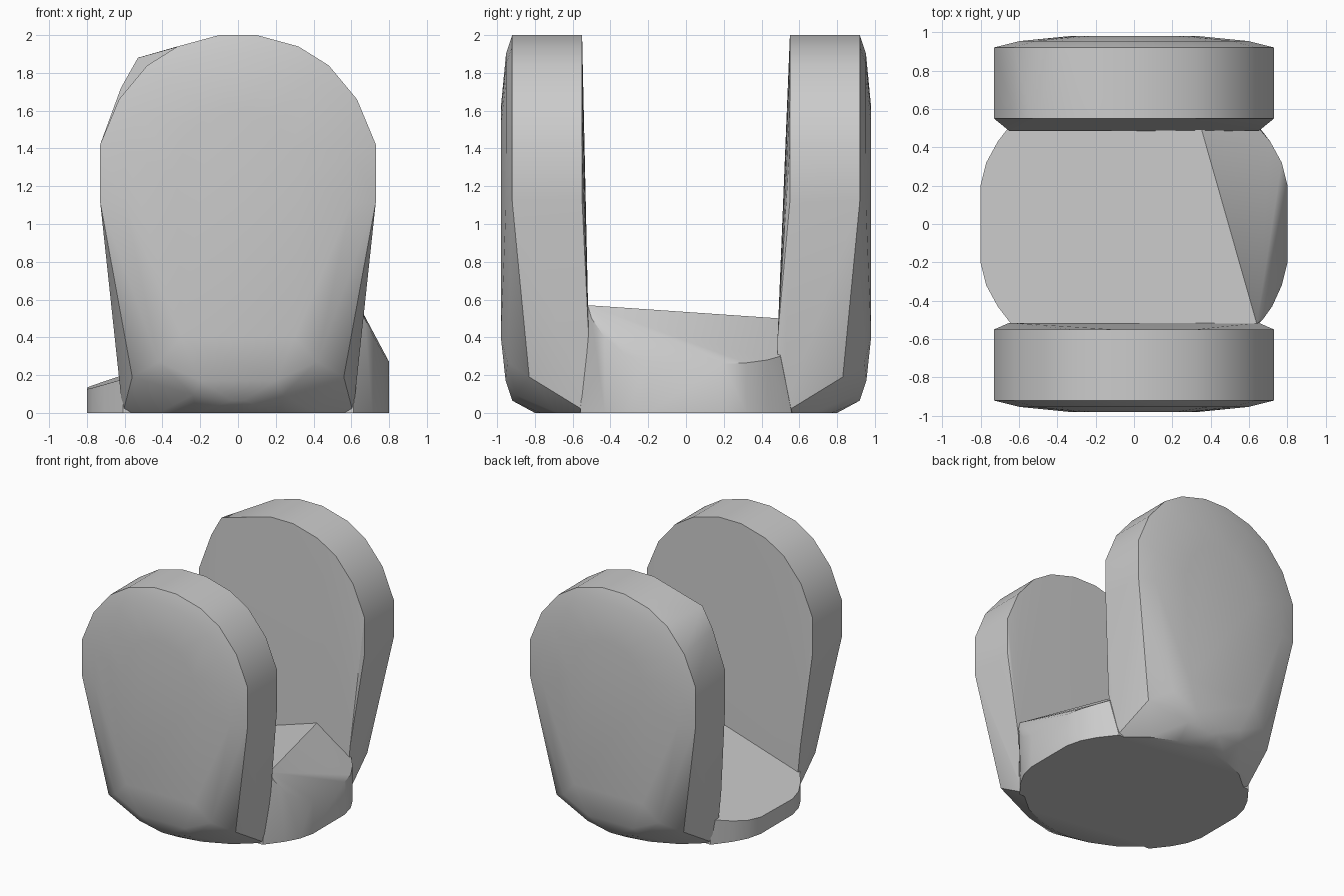
import bpy, bmesh, math

cube = bpy.data.objects.get("Cube")
if cube:
    bpy.data.objects.remove(cube, do_unlink=True)

# One plain grey for the whole bracket
grey = bpy.data.materials.new("plain grey")
grey.use_nodes = True
colour = (0.6, 0.6, 0.6, 1)
grey.diffuse_color = colour
grey.node_tree.nodes["Principled BSDF"].inputs["Base Color"].default_value = colour


def hull_part(name, points):
    """Solid part wrapped around a small set of section points."""
    bm = bmesh.new()
    for p in points:
        bm.verts.new(p)
    bmesh.ops.convex_hull(bm, input=bm.verts[:])
    loose = [v for v in bm.verts if not v.link_faces]
    bmesh.ops.delete(bm, geom=loose, context='VERTS')
    bmesh.ops.dissolve_limit(bm, angle_limit=math.radians(0.8),
                             verts=bm.verts[:], edges=bm.edges[:])
    bmesh.ops.recalc_face_normals(bm, faces=bm.faces[:])
    mesh = bpy.data.meshes.new(name)
    bm.to_mesh(mesh)
    bm.free()
    mesh.materials.append(grey)
    obj = bpy.data.objects.new(name, mesh)
    bpy.context.collection.objects.link(obj)
    bpy.ops.object.select_all(action='DESELECT')
    obj.select_set(True)
    bpy.context.view_layer.objects.active = obj
    bpy.ops.object.shade_smooth_by_angle(angle=math.radians(30))
    return obj


def both(points):
    """Mirror points across x."""
    return [(s * p[0], *p[1:]) for p in points for s in (1, -1)]


# Arched cheek outline (x, z), right half
arch = [(0.1, 2.0), (0.32, 1.94), (0.48, 1.84), (0.63, 1.66),
        (0.73, 1.42), (0.73, 1.12)]
# Lower rim and foot of the cheek (x, y, z)
lower = [(0.56, 0.83, 0.19), (0.24, 0.9, 0.095), (0.03, 0.92, 0.065)]
foot = [(0.61, 0.52, 0), (0.42, 0.68, 0), (0.22, 0.77, 0), (0.05, 0.8, 0)]
# Domed outer face: x scale, z scale, y
dome = [(0.82, 0.9, 0.953), (0.45, 0.62, 0.98)]


def cheek(name, side, inner_foot, extra):
    pts = [(x, 0.92, z) for x, z in arch] + lower + foot
    pts += [(x, 0.55, z) for x, z in arch]
    pts += [(0.61, inner_foot, 0), (0.65, inner_foot, 0.4)]
    for sx, sz, y in dome:
        pts += [(x * sx, y, 1 + (z - 1) * sz) for x, z in arch]
    # Dome continues down to the lower rim
    pts += [(0.42, 0.945, 0.27), (0.2, 0.955, 0.17), (0.3, 0.98, 0.4)]
    pts = both(pts) + extra
    return hull_part(name, [(x, side * y, z) for x, y, z in pts])


cheek("front_cheek", -1, 0.515, [])
# Back cheek has a fuller shoulder along one inner edge
cheek("back_cheek", 1, 0.485, [(-0.53, 0.55, 1.88), (-0.62, 0.55, 1.72)])

# Sloping saddle between the cheeks: rounded footprint, creased top
plan = [(0.8, 0.2), (0.77, 0.32), (0.71, 0.43), (0.65, 0.5), (0.61, 0.56)]
base = both([(x, s * y, 0) for x, y in plan for s in (1, -1)])
low_side = [(-x, s * y, 0.38 - 0.313 * x + 0.02 * s * y)
            for x, y in plan for s in (1, -1)]
high_side = [(0.8, 0.2, 0.26), (0.8, -0.2, 0.27), (0.77, 0.32, 0.265),
             (0.71, 0.43, 0.28), (0.65, 0.5, 0.3), (0.77, -0.32, 0.31),
             (0.72, -0.43, 0.4), (0.67, -0.5, 0.5)]
crease = [(0.64, -0.52, 0.57), (0.35, 0.5, 0.5)]
hull_part("saddle", base + low_side + high_side + crease)
